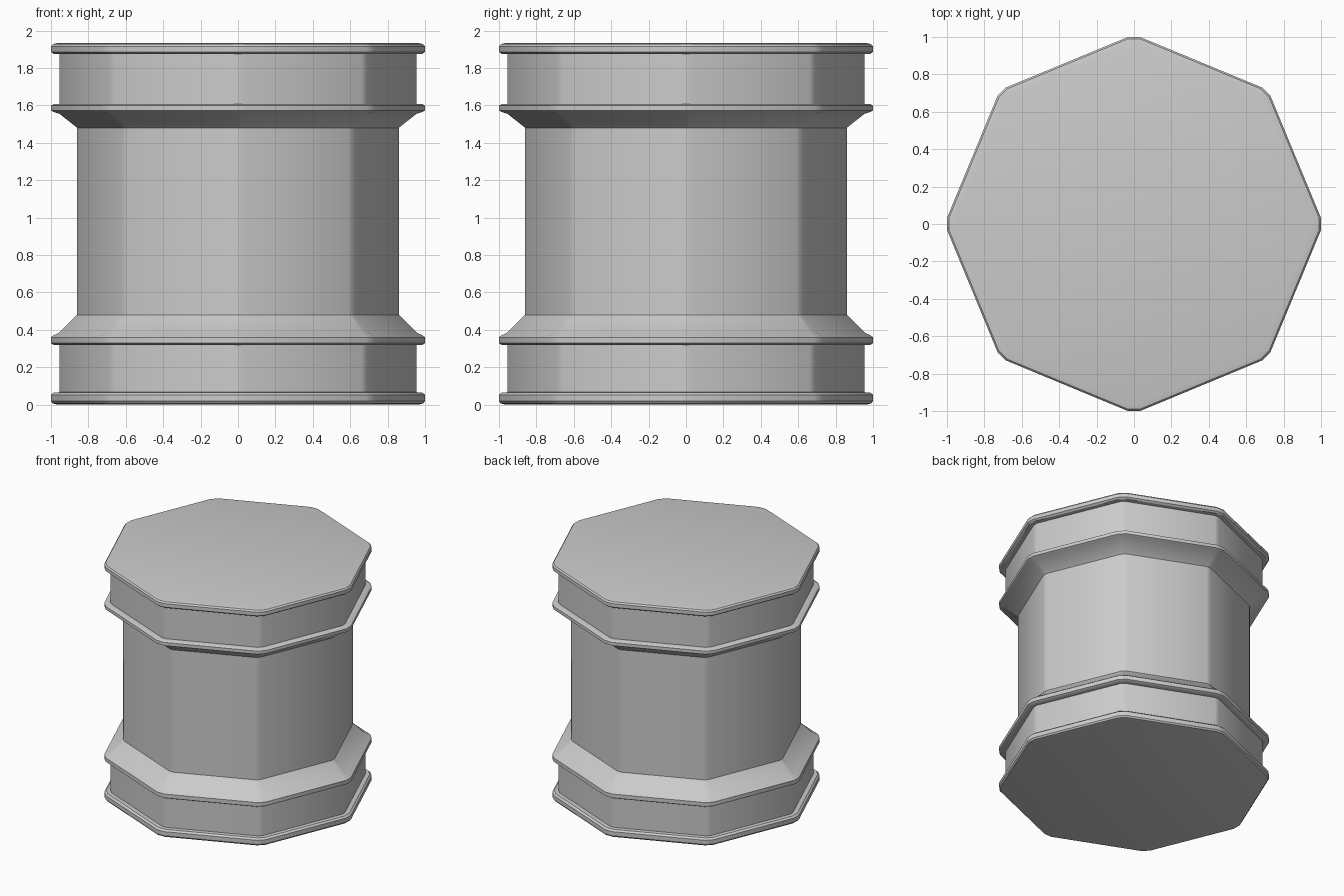
import bpy, bmesh
from math import sin, cos, pi, radians

if "Cube" in bpy.data.objects:
    bpy.data.objects.remove(bpy.data.objects["Cube"])

# Column profile: (corner radius, height), bottom to top
profile = [
    (0.965, 0.0), (0.99, 0.006), (1.0, 0.018), (1.0, 0.052), (0.985, 0.065), (0.955, 0.066),   # foot band
    (0.955, 0.318), (0.985, 0.319), (1.0, 0.328), (1.0, 0.36), (0.985, 0.371), (0.955, 0.385),   # lower ring
    (0.86, 0.48), (0.86, 1.48),                                             # shaft
    (0.955, 1.555), (0.985, 1.564), (1.0, 1.572), (1.0, 1.598), (0.985, 1.606), (0.955, 1.607), # upper ring
    (0.955, 1.874), (0.985, 1.875), (1.0, 1.886), (1.0, 1.915), (0.99, 1.927), (0.965, 1.933),   # cap band
]


def section(bm, r, z):
    """Octagon with narrowly blunted corners."""
    w = 0.032 if r > 0.97 else 0.018
    ring = []
    for i in range(8):
        a = i * pi / 4
        for s in (-w, w):
            ring.append(bm.verts.new((r * cos(a) - s * sin(a), r * sin(a) + s * cos(a), z)))
    return ring


bm = bmesh.new()
rings = [section(bm, r, z) for r, z in profile]
for low, high in zip(rings, rings[1:]):
    for i in range(16):
        j = (i + 1) % 16
        bm.faces.new((low[i], low[j], high[j], high[i]))
bm.faces.new(rings[0][::-1])
bm.faces.new(rings[-1])

mesh = bpy.data.meshes.new("octagonal_column")
bm.to_mesh(mesh)
bm.free()
column = bpy.data.objects.new("octagonal_column", mesh)
bpy.context.collection.objects.link(column)
bpy.context.view_layer.objects.active = column
column.select_set(True)
bpy.ops.object.shade_smooth_by_angle(angle=radians(30))
